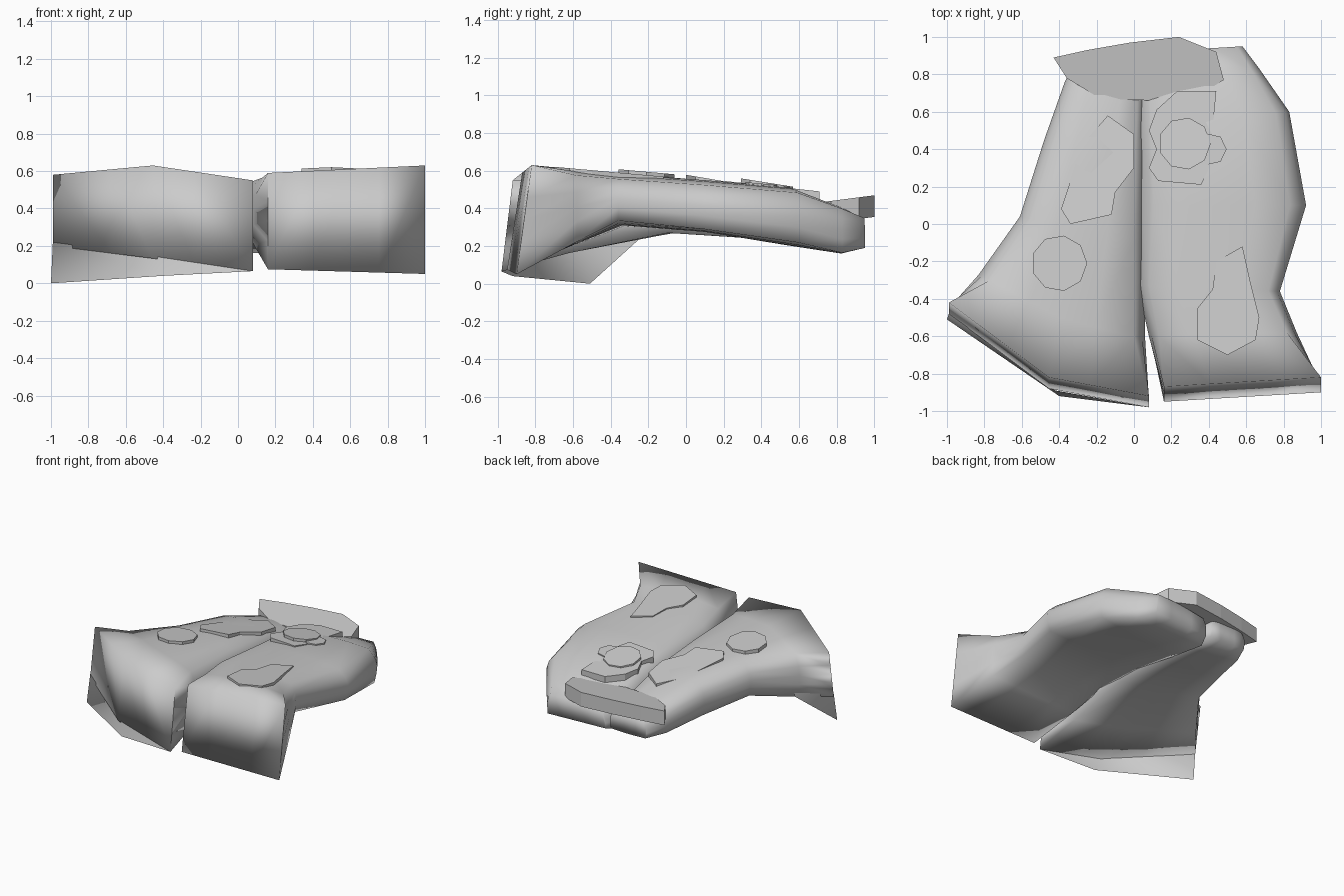
import bpy, bmesh, math
from mathutils import Vector

cube = bpy.data.objects.get("Cube")
if cube:
    bpy.data.objects.remove(cube, do_unlink=True)

grey = bpy.data.materials.new("plain grey")
grey.use_nodes = True
colour = (0.6, 0.6, 0.6, 1)
grey.diffuse_color = colour
grey.node_tree.nodes["Principled BSDF"].inputs["Base Color"].default_value = colour


def finish(bm, name, smooth):
    bmesh.ops.recalc_face_normals(bm, faces=bm.faces)
    mesh = bpy.data.meshes.new(name)
    bm.to_mesh(mesh)
    bm.free()
    mesh.materials.append(grey)
    for p in mesh.polygons:
        p.use_smooth = smooth
    obj = bpy.data.objects.new(name, mesh)
    bpy.context.collection.objects.link(obj)
    return obj


def leg(name, sections, sides=16):
    """Loft sections: inner xy, outer xy, low and high z as (inner, outer),
    squareness, forward bow, backward tilt of the top, crown of the top."""
    bm = bmesh.new()
    rings = []
    for inner, outer, low, high, square, bow, tilt, crown in sections:
        ring = []
        for i in range(sides):
            a = 2 * math.pi * i / sides
            c, s = math.cos(a), math.sin(a)
            k = min(1, square + .4) if s < -.01 else square
            grow = 1 - k + k / max(abs(c), abs(s))
            u, v = c * grow, s * grow
            t, arch = (u + 1) / 2, 1 - abs(u)
            p = Vector(inner).lerp(Vector(outer), t)
            z0 = low[0] + (low[1] - low[0]) * t
            z1 = high[0] + (high[1] - high[0]) * t + crown * arch
            h = (v + 1) / 2
            ring.append(bm.verts.new((p.x, p.y + bow * arch + tilt * h, z0 + (z1 - z0) * h)))
        rings.append(ring)
    for r, s in zip(rings, rings[1:]):
        for i in range(sides):
            j = (i + 1) % sides
            bm.faces.new((r[i], r[j], s[j], s[i]))
    # hem panel and back cap as strips between upper and lower halves
    for ring in (rings[0], rings[-1]):
        for i in range(sides // 2):
            quad = [ring[i], ring[i + 1], ring[-i - 1], ring[-i % sides]]
            quad = list(dict.fromkeys(quad))
            if len(quad) > 2:
                bm.faces.new(quad)
    return finish(bm, name, True)


right_leg = leg("right_leg", [
    ((.08, -.98), (-.99, -.48), (.065, .2), (.55, .58), 1, -.15, .06, .065),
    ((.06, -.62), (-.83, -.27), (.16, .23), (.58, .58), .55, -.06, 0, .02),
    ((.06, -.1), (-.61, .04), (.26, .29), (.56, .56), .4, 0, 0, 0),
    ((.06, .35), (-.48, .45), (.23, .25), (.52, .52), .35, 0, 0, 0),
    ((.06, .68), (-.37, .76), (.2, .2), (.42, .42), .35, 0, 0, 0),
    ((.04, .92), (-.29, .92), (.2, .2), (.35, .35), .4, 0, 0, 0)])

left_leg = leg("left_leg", [
    ((.16, -.95), (1, -.9), (.075, .05), (.59, .63), 1, 0, .08, 0),
    ((.08, -.6), (.87, -.58), (.2, .22), (.59, .6), .55, 0, 0, .01),
    ((.02, -.33), (.78, -.36), (.3, .33), (.565, .575), .45, 0, 0, .01),
    ((.02, .1), (.92, .1), (.27, .28), (.55, .55), .35, 0, 0, 0),
    ((.02, .5), (.83, .6), (.2, .21), (.51, .51), .4, 0, 0, 0),
    ((.03, .82), (.67, .83), (.16, .16), (.38, .42), .5, 0, 0, 0),
    ((.08, .92), (.58, .95), (.19, .19), (.33, .36), .6, 0, 0, 0)])

# thin loose edge hanging below the outer corner of the right hem
bm = bmesh.new()
near, middle, corner, middle_top, corner_top, back = [bm.verts.new(p) for p in (
    (.08, -.98, .065), (-.4, -.92, .04), (-1, -.51, 0),
    (-.42, -.89, .14), (-.99, -.48, .22), (-.77, -.2, .28))]
for face in ((near, middle, middle_top), (middle, corner, corner_top, middle_top),
             (corner, back, corner_top)):
    bm.faces.new(face)
finish(bm, "right_hem_flap", True)


def plate(name, outline, base, slope, thick):
    """Flat plate on an outline, its top tilted along y."""
    bm = bmesh.new()
    yc = sum(y for x, y in outline) / len(outline)
    verts = [bm.verts.new((x, y, base + slope * (y - yc))) for x, y in outline]
    face = bm.faces.new(verts)
    made = bmesh.ops.extrude_face_region(bm, geom=[face])["geom"]
    for v in made:
        if isinstance(v, bmesh.types.BMVert):
            v.co.z -= thick
    return finish(bm, name, False)


def patch(name, outline, host, lift, slope=-.09):
    """Rest a plate on the top of a leg."""
    n = len(outline)
    xc, yc = sum(p[0] for p in outline) / n, sum(p[1] for p in outline) / n
    hit, spot, _, _ = host.ray_cast((xc, yc, 2), (0, 0, -1))
    plate(name, outline, (spot.z if hit else .55) + lift, slope, .05)


def disc(x, y, r, n=9):
    return [(x + r * math.cos(2 * math.pi * i / n),
             y + r * math.sin(2 * math.pi * i / n)) for i in range(n)]


# raised patches
patch("round_patch", disc(-.4, -.21, .15), right_leg, .022)
patch("long_patch", [(-.35, .2), (-.39, .08), (-.34, 0), (-.12, .05), (-.1, .17), (0, .3),
                     (0, .48), (-.14, .58), (-.28, .42)], right_leg, .005, -.17)
patch("square_patch", [(.23, .71), (.44, .71), (.4, .3), (.36, .21), (.13, .23), (.08, .3),
                       (.12, .4), (.08, .5), (.12, .61)], left_leg, .015, -.11)
patch("square_patch_disc", disc(.27, .43, .14), left_leg, .025, -.16)
patch("square_patch_tab", disc(.41, .4, .085, 7), left_leg, .01)
patch("front_patch", [(.58, -.12), (.44, -.2), (.42, -.35), (.34, -.45), (.34, -.62), (.5, -.7),
                      (.65, -.62), (.67, -.5), (.62, -.3)], left_leg, .012)

# tilted slab across the back
plate("back_slab", [(-.43, .89), (-.36, .78), (-.18, .67), (.1, .66), (.35, .69), (.48, .77),
                    (.44, .92), (.24, 1), (-.02, .97), (-.25, .93)], .447, .13, .115)
